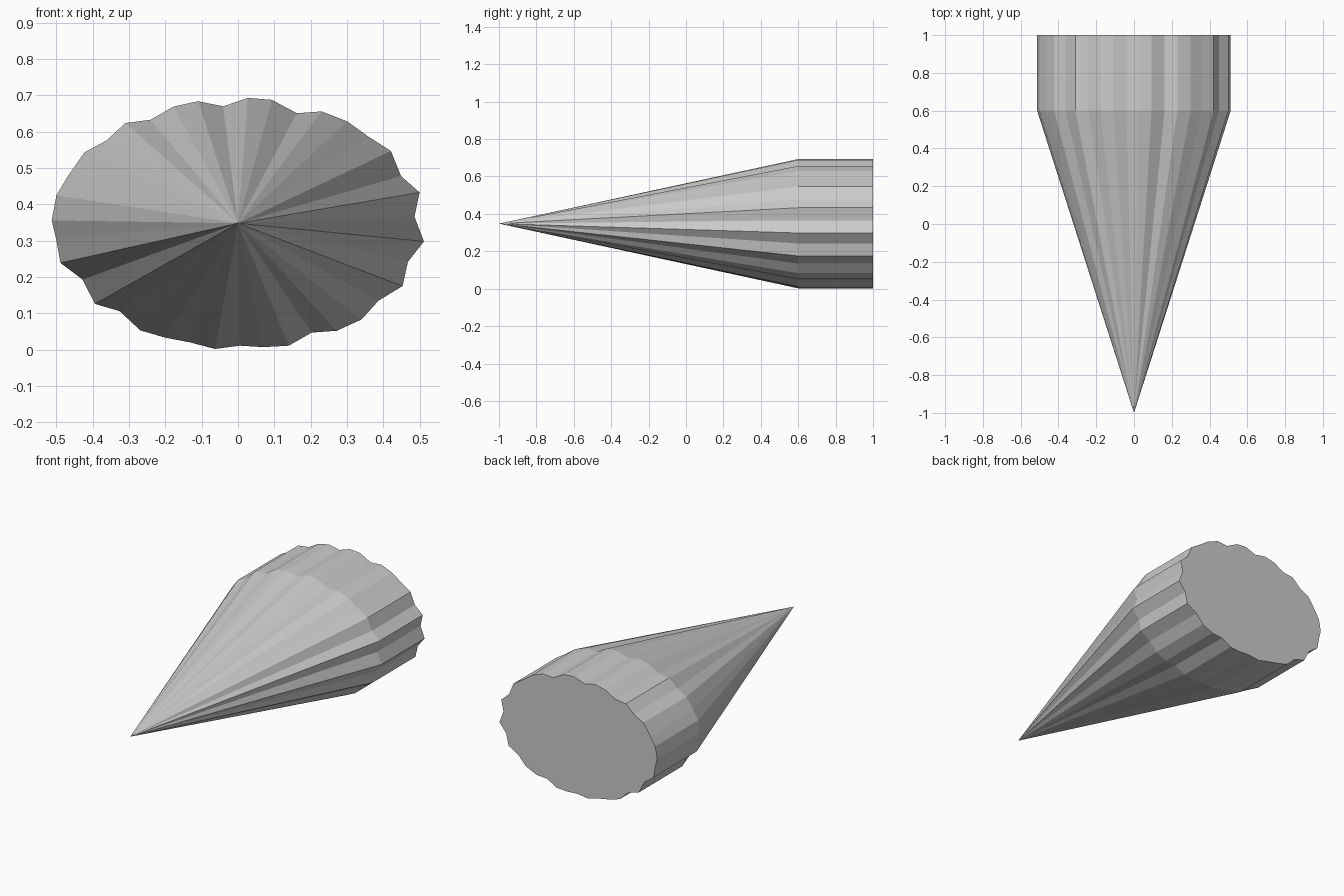
import bpy, bmesh

# Irregular fluted outline of the body, (x, z), clockwise from the top
OUTLINE = [
    (.027, .693), (.093, .688), (.162, .651), (.230, .656), (.300, .629),
    (.360, .586), (.421, .547), (.449, .478), (.500, .433), (.486, .366),
    (.512, .298), (.468, .242), (.453, .175), (.387, .135), (.340, .083),
    (.272, .052), (.203, .047), (.140, .011), (.071, .007), (.005, .011),
    (-.063, .002), (-.132, .020), (-.200, .033), (-.269, .053), (-.326, .106),
    (-.394, .126), (-.428, .193), (-.489, .239), (-.501, .306), (-.513, .356),
    (-.500, .425), (-.469, .477), (-.423, .543), (-.362, .576), (-.310, .624),
    (-.241, .633), (-.178, .669), (-.110, .684), (-.041, .670),
]
TIP = (0, -1, .348)
SHOULDER_Y, BACK_Y = .6, 1

bm = bmesh.new()

# Flat back cap and the straight section in front of it
back = [bm.verts.new((x, BACK_Y, z)) for x, z in OUTLINE]
cap = bm.faces.new(back)
shoulder = [bm.verts.new((x, SHOULDER_Y, z)) for x, z in OUTLINE]
tip = bm.verts.new(TIP)

# Side walls and the fan tapering to the point
for i in range(len(OUTLINE)):
    j = (i + 1) % len(OUTLINE)
    bm.faces.new((back[i], back[j], shoulder[j], shoulder[i]))
    bm.faces.new((shoulder[i], shoulder[j], tip))

bmesh.ops.recalc_face_normals(bm, faces=bm.faces)
mesh = bpy.data.meshes.new("fluted_spike")
bm.to_mesh(mesh)
bm.free()
bpy.context.collection.objects.link(bpy.data.objects.new("fluted_spike", mesh))
